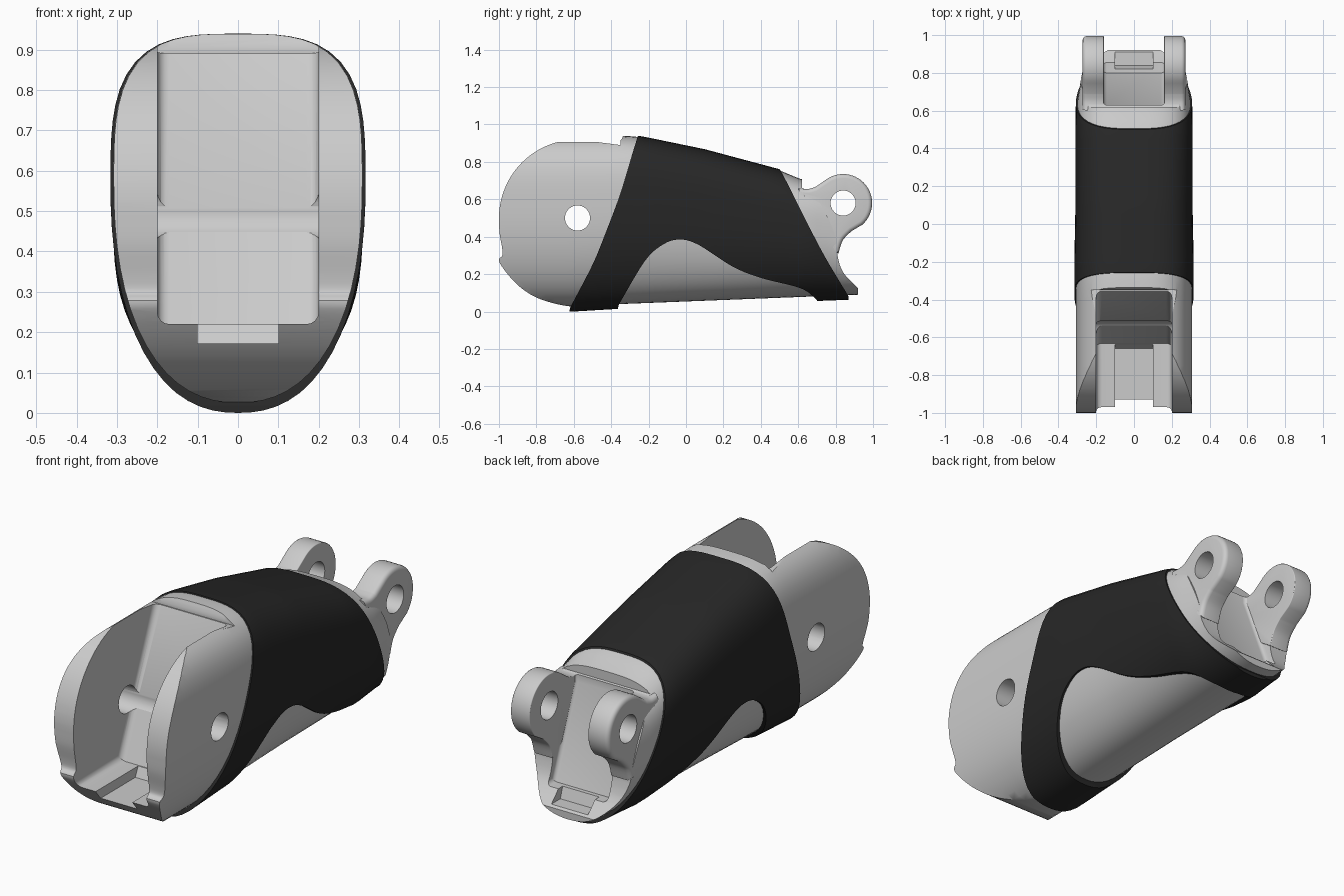
import bpy, bmesh
from math import sin, cos, pi, radians, hypot

if "Cube" in bpy.data.objects:
    bpy.data.objects.remove(bpy.data.objects["Cube"])

PIN_F, PIN_R = (-.58, .5), (.84, .58)


def make(name, bm):
    bmesh.ops.recalc_face_normals(bm, faces=bm.faces)
    me = bpy.data.meshes.new(name)
    bm.to_mesh(me)
    bm.free()
    ob = bpy.data.objects.new(name, me)
    bpy.context.collection.objects.link(ob)
    return ob


def lerp(keys, y):
    for (a, u), (b, v) in zip(keys, keys[1:]):
        if y <= b:
            return u + (v - u) * max(0, y - a) / (b - a)
    return keys[-1][1]


def smooth(p, n=5):
    """Catmull-Rom curve through the points."""
    q = [p[0]] + p + [p[-1]]
    out = []
    for a, b, c, d in zip(q, q[1:], q[2:], q[3:]):
        for i in range(n):
            t = i / n
            out.append(tuple(.5 * (2 * B + (C - A) * t + (2 * A - 5 * B + 4 * C - D) * t * t
                                   + (3 * B - A - 3 * C + D) * t ** 3)
                             for A, B, C, D in zip(a, b, c, d)))
    return out + [p[-1]]


def arc(c, r, a0, a1, n=28):
    return [(c[0] + r * cos(radians(a0 + (a1 - a0) * i / n)),
             c[1] + r * sin(radians(a0 + (a1 - a0) * i / n))) for i in range(n + 1)]


def inset(pts, d):
    """Shrink a closed outline by d."""
    prev, nxt = pts[-1:] + pts[:-1], pts[1:] + pts[:1]
    area = sum(a[0] * b[1] - b[0] * a[1] for a, b in zip(pts, nxt))
    d = d if area > 0 else -d
    out = []
    for a, b, c in zip(prev, pts, nxt):
        l, m = hypot(b[0] - a[0], b[1] - a[1]), hypot(c[0] - b[0], c[1] - b[1])
        n1 = ((a[1] - b[1]) / l, (b[0] - a[0]) / l)
        n2 = ((b[1] - c[1]) / m, (c[0] - b[0]) / m)
        k = d / max(.3, 1 + n1[0] * n2[0] + n1[1] * n2[1])
        out.append((b[0] + k * (n1[0] + n2[0]), b[1] + k * (n1[1] + n2[1])))
    return out


def skin(name, rings):
    """Closed solid through a stack of rings."""
    bm = bmesh.new()
    rings = [[bm.verts.new(p) for p in r] for r in rings]
    n = len(rings[0])
    for a, b in zip(rings, rings[1:]):
        for i in range(n):
            bm.faces.new((a[i], a[(i + 1) % n], b[(i + 1) % n], b[i]))
    bm.faces.new(rings[0][::-1])
    bm.faces.new(rings[-1])
    return make(name, bm)


def prism(name, pts, x0, x1, r0=0, r1=0):
    """Side profile (y, z) extruded along x, with rounded rims r0 and r1."""
    s = 1 if x1 > x0 else -1
    q = [radians(22.5 * k) for k in range(5)]
    a = [(x0 + s * r0 * (1 - cos(t)), r0 * (1 - sin(t))) for t in (q if r0 else q[-1:])]
    b = [(x1 - s * r1 * (1 - cos(t)), r1 * (1 - sin(t))) for t in (q[::-1] if r1 else q[-1:])]
    if not r0:
        a = [(x0, 0)]
    if not r1:
        b = [(x1, 0)]
    return skin(name, [[(x, y, z) for y, z in (inset(pts, d) if d > 1e-9 else pts)] for x, d in a + b])


TOP = [(-1.1, .94), (-.33, .94), (-.24, .932), (.1, .862), (.5, .755), (.62, .705), (.8, .66), (1.1, .58)]
BOT = [(-1.1, .025), (-.6, .025), (-.35, .04), (.92, .09), (1.1, .095)]
WID = [(-1.1, .308), (-.2, .308), (.1, .302), (.5, .302), (.65, .3), (.8, .275), (1.1, .25)]


def loft(name, dw=0, dt=0, db=0, n=64, steps=44):
    """Long tube: flat-topped, round-bottomed section swept along y."""
    rings = []
    for k in range(steps + 1):
        y = -1.1 + 2.2 * k / steps
        w, zt, zb = lerp(WID, y) + dw, lerp(TOP, y) + dt, lerp(BOT, y) - db
        mid = zb + .6 * (zt - zb)
        ring = []
        for i in range(n):
            c, s = cos(2 * pi * i / n), sin(2 * pi * i / n)
            e, h = (3.2, zt - mid) if s >= 0 else (2.3, mid - zb)
            r = (abs(c) ** e + abs(s) ** e) ** (-1 / e)
            ring.append((w * c * r, y, mid + h * s * r))
        rings.append(ring)
    return skin(name, rings)


def volume(me):
    bm = bmesh.new()
    bm.from_mesh(me)
    v = bm.calc_volume(signed=True)
    bm.free()
    return v


def combine(ob, other, op='DIFFERENCE', least=.4):
    """Boolean; falls back to the other solver if the result is implausible."""
    bpy.context.view_layer.objects.active = ob
    before, v0 = ob.data.copy(), volume(ob.data)
    for solver in ('MANIFOLD', 'EXACT'):
        m = ob.modifiers.new('cut', 'BOOLEAN')
        m.operation, m.solver, m.object = op, solver, other
        bpy.ops.object.modifier_apply(modifier=m.name)
        if least * v0 < volume(ob.data) < .99999 * v0:
            break
        ob.modifiers.clear()
        ob.data = before.copy()
    bpy.data.objects.remove(other)


# Body shell: tube trimmed by its side silhouette
chin = smooth([(-1, .5), (-.997, .42), (-.983, .34), (-.982, .3), (-1, .27), (-.95, .195),
               (-.88, .125), (-.8, .075), (-.7, .042), (-.6, .024)])
rear = smooth([(.68, .64), (.76, .5), (.808, .37), (.81, .3), (.84, .21), (.92, .125)])
side = ([(-.35, 1.1), (-.35, .89), (-.45, .903)] + arc(PIN_F, .42, 90, 180)[:-1] + chin
        + [(-.5, -.1), (.92, -.1)] + rear[::-1] + [(.62, .66), (.62, 1.1)])
body = loft('body_shell')
combine(body, prism('trim', side, -.5, .5), 'INTERSECT')

# Front slot, rear slot and their stepped floors
combine(body, prism('slot', [(-1.3, .22), (-.632, .22), (-.34, .93), (-.23, 1.2), (-1.3, 1.2)],
                    -.2, .2, .03, .03))
combine(body, prism('slot', [(-1.3, .172), (-.66, .172), (-.6, .3), (-1.3, .3)], -.1, .1))
combine(body, prism('slot', [(.63, 1), (.63, .62), (.8, .19), (1.2, .19), (1.2, 1)],
                    -.163, .163, .02, .02))
combine(body, prism('slot', [(.8, .25), (.84, .135), (1.2, .135), (1.2, .25)], -.1, .1))


def pin_hole(ob, c):
    combine(ob, prism('hole', arc(c, .067, 0, 350, 35), -.6, .6))


pin_hole(body, PIN_F)

# Rear hinge lugs
lug = (smooth([(.6, .66), (.65, .655), (.69, .665)])
       + arc(PIN_R, .155, 128, -48)
       + smooth([(.885, .43), (.838, .38), (.815, .31)]) + [(.74, .36), (.62, .55)])
lugs = []
for s, label in ((1, 'right'), (-1, 'left')):
    ob = prism('hinge_lug_' + label, lug, s * .16, s * .272, .004, .022)
    pin_hole(ob, PIN_R)
    lugs.append(ob)

# Dark sleeve: thin outer skin with an arched window on the underside
front = smooth([(-.62, .02), (-.5, .25), (-.43, .42), (-.355, .62), (-.285, .85), (-.255, .945)])
back = smooth([(.49, .775), (.51, .745), (.56, .65), (.66, .45), (.75, .28), (.87, .08)])
window = smooth([(.7, .06), (.65, .105), (.58, .135), (.4, .18), (.25, .24), (.07, .355), (-.03, .385),
                 (-.12, .36), (-.22, .27), (-.36, .035)])
outline = (front + [(-.24, 1.1), (.47, 1.1)] + back
           + [(.85, -.1), (.71, -.1)] + window + [(-.39, -.1), (-.64, -.1)])
sleeve = loft('sleeve', .008, .006, .025)
combine(sleeve, prism('trim', outline, -.5, .5), 'INTERSECT')
combine(sleeve, loft('core', -.006, -.006, -.006), least=.001)
mat = bpy.data.materials.new('dark_rubber')
mat.diffuse_color = (.02, .02, .02, 1)
mat.use_nodes = True
mat.node_tree.nodes["Principled BSDF"].inputs["Base Color"].default_value = mat.diffuse_color
sleeve.data.materials.clear()
sleeve.data.materials.append(mat)

for ob in [body, sleeve] + lugs:
    bpy.ops.object.select_all(action='DESELECT')
    ob.select_set(True)
    bpy.context.view_layer.objects.active = ob
    bpy.ops.object.shade_smooth_by_angle(angle=radians(32))
